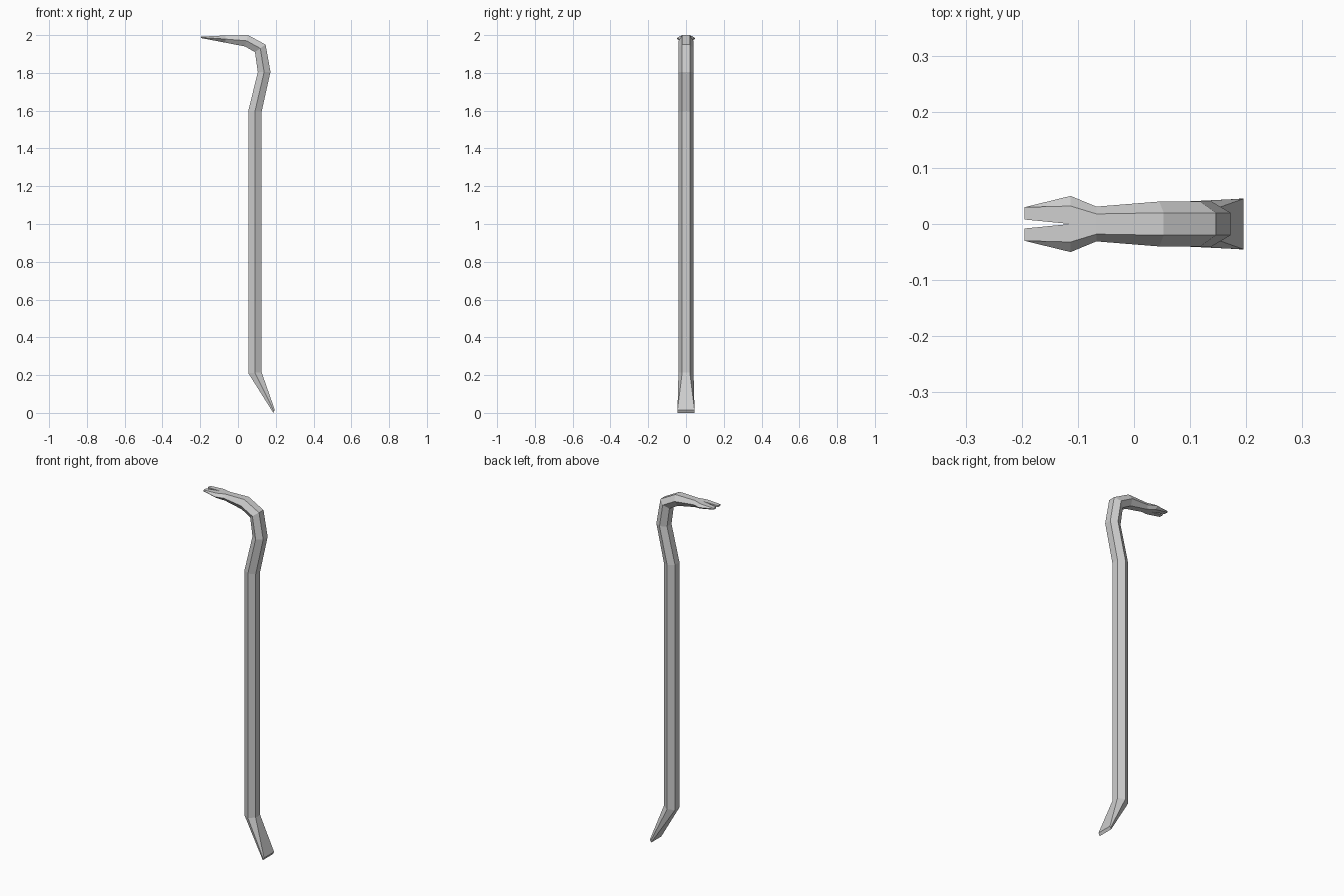
import bpy, bmesh

if "Cube" in bpy.data.objects:
    bpy.data.objects.remove(bpy.data.objects["Cube"])

# Sections along the bar: outer (x, z), inner (x, z), flat half width, full half width, slot half width
sections = [
    (0.195, 0.015, 0.187, 0.000, 0.045, 0.045, 0.0),    # chisel tip
    (0.125, 0.215, 0.055, 0.210, 0.020, 0.040, 0.0),    # shaft bottom
    (0.125, 1.595, 0.055, 1.600, 0.020, 0.040, 0.0),    # shaft top
    (0.172, 1.805, 0.105, 1.805, 0.020, 0.040, 0.0),    # kink
    (0.146, 1.950, 0.090, 1.910, 0.020, 0.040, 0.0),    # hook shoulder
    (0.053, 2.000, 0.037, 1.940, 0.020, 0.040, 0.0),    # hook top
    (-0.067, 1.998, -0.067, 1.960, 0.018, 0.031, 0.0),  # neck
    (-0.113, 1.996, -0.113, 1.969, 0.032, 0.050, 0.0),  # claw root
    (-0.195, 1.992, -0.195, 1.984, 0.030, 0.030, 0.008),  # claw tip
]

steel = bpy.data.materials.new("steel_grey")
steel.diffuse_color = (0.62, 0.62, 0.62, 1)
steel.use_nodes = True
steel.node_tree.nodes["Principled BSDF"].inputs["Base Color"].default_value = steel.diffuse_color

# Half of the hexagonal bar, open on y = 0
bm = bmesh.new()
rings = []
for ox, oz, ix, iz, flat, wide, slot in sections:
    mx, mz = (ox + ix) / 2, (oz + iz) / 2
    pts = [(ox, slot, oz), (ox, flat, oz), (mx, wide, mz), (ix, flat, iz), (ix, slot, iz)]
    rings.append([bm.verts.new(p) for p in pts])
for a, b in zip(rings, rings[1:]):
    for i in range(4):
        bm.faces.new((a[i], a[i + 1], b[i + 1], b[i]))

# End caps and the inside wall of the claw slot
bm.faces.new(rings[0][::-1])
bm.faces.new(rings[-1])
a, b = rings[-2], rings[-1]
bm.faces.new((a[4], a[0], b[0], b[4]))
bmesh.ops.recalc_face_normals(bm, faces=bm.faces)
# The outermost chisel face must point outward on the open half
probe = max(bm.faces, key=lambda f: f.calc_center_median().y)
if probe.normal.y < 0:
    bmesh.ops.reverse_faces(bm, faces=bm.faces)

mesh = bpy.data.meshes.new("crowbar")
bm.to_mesh(mesh)
bm.free()
mesh.materials.append(steel)
bar = bpy.data.objects.new("crowbar", mesh)
bpy.context.collection.objects.link(bar)

# Mirror to the other side
mod = bar.modifiers.new("mirror", 'MIRROR')
mod.use_axis = (False, True, False)
mod.use_clip = True
mod.merge_threshold = 0.0005
